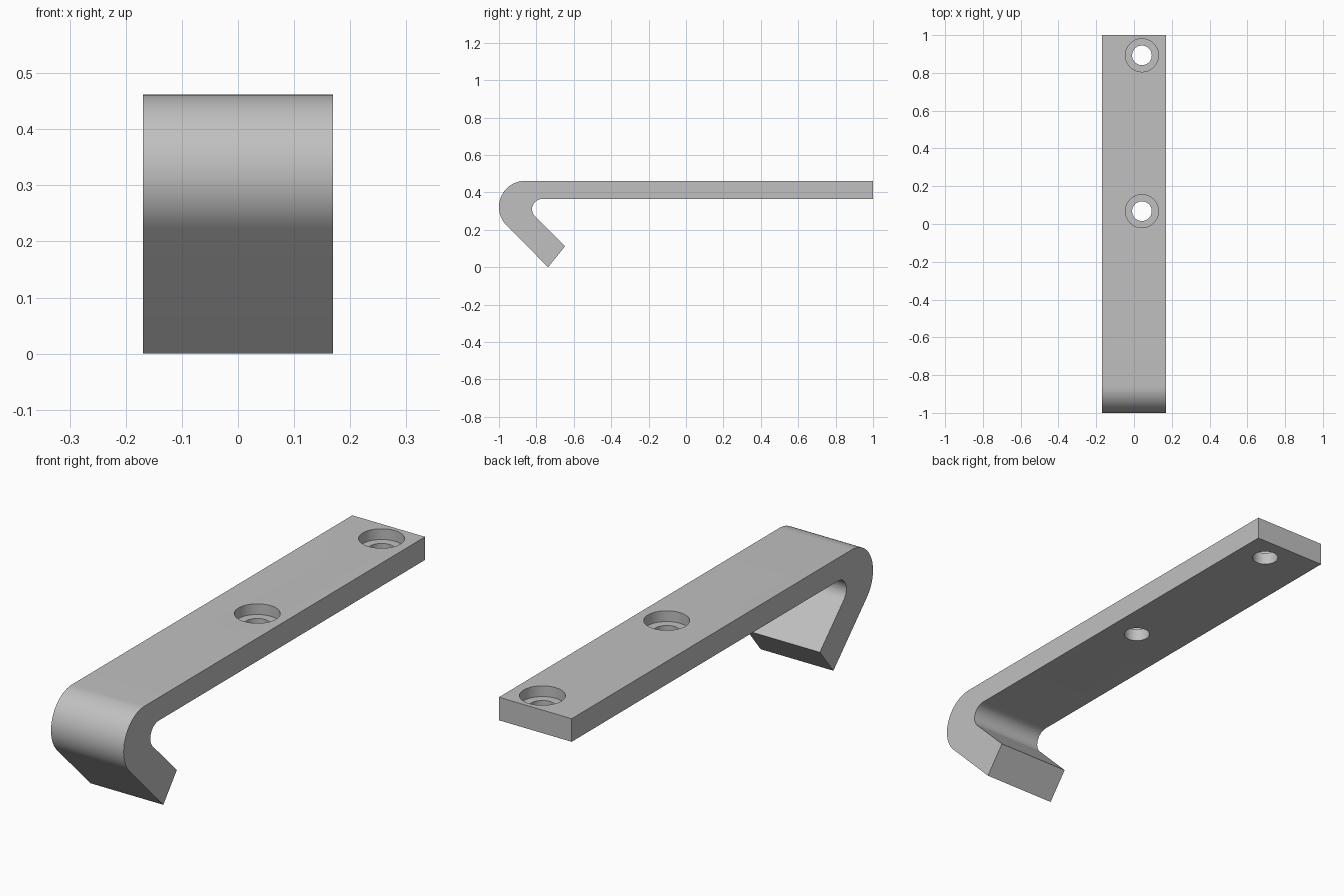
import bpy
import bmesh
from math import cos, sin, radians

cube = bpy.data.objects.get("Cube")
if cube:
    bpy.data.objects.remove(cube)

HALF_WIDTH = 0.169
TOP, UNDER = 0.462, 0.365
HOLE_X = 0.042
HOLES_Y = (0.893, 0.068)

steel = bpy.data.materials.new("grey steel")
steel.use_nodes = True
grey = (0.53, 0.53, 0.53, 1)
steel.diffuse_color = grey
steel.node_tree.nodes["Principled BSDF"].inputs["Base Color"].default_value = grey


def arc(cy, cz, r, start, end, steps):
    angles = [radians(start + (end - start) * i / steps) for i in range(steps + 1)]
    return [(cy + r * cos(a), cz + r * sin(a)) for a in angles]


def add_object(name, bm):
    bmesh.ops.recalc_face_normals(bm, faces=bm.faces)
    mesh = bpy.data.meshes.new(name)
    bm.to_mesh(mesh)
    bm.free()
    mesh.materials.append(steel)
    obj = bpy.data.objects.new(name, mesh)
    bpy.context.collection.objects.link(obj)
    return obj


# Side profile: flat bar, outer bend, angled lip, inner bend
profile = [(1, UNDER), (1, TOP)]
profile += arc(-0.86, TOP - 0.14, 0.14, 90, 225, 32)
profile += [(-0.737, 0), (-0.647, 0.112)]
profile += arc(-0.7685, UNDER - 0.0545, 0.0545, 225, 90, 24)

bm = bmesh.new()
side = bm.faces.new([bm.verts.new((-HALF_WIDTH, y, z)) for y, z in profile])
swept = bmesh.ops.extrude_face_region(bm, geom=[side])["geom"]
bmesh.ops.translate(bm, vec=(2 * HALF_WIDTH, 0, 0),
                    verts=[v for v in swept if isinstance(v, bmesh.types.BMVert)])
hook = add_object("hook_bracket", bm)


# Stepped screw holes: a wide recess above a narrow through hole
def stepped_cutter(name, y):
    floor = TOP - 0.045
    outline = [(0.0875, TOP + 0.05), (0.0875, floor), (0.052, floor), (0.052, UNDER - 0.05)]
    sides = 48
    bm = bmesh.new()
    rings = [[bm.verts.new((HOLE_X + r * cos(radians(360 * i / sides)),
                            y + r * sin(radians(360 * i / sides)), z))
              for i in range(sides)] for r, z in outline]
    for upper, lower in zip(rings, rings[1:]):
        for i in range(sides):
            j = (i + 1) % sides
            bm.faces.new((upper[i], upper[j], lower[j], lower[i]))
    bm.faces.new(rings[0])
    bm.faces.new(rings[-1])
    cutter = add_object(name, bm)
    cutter.hide_render = True
    return cutter


bpy.context.view_layer.objects.active = hook
for index, y in enumerate(HOLES_Y):
    cutter = stepped_cutter("screw_hole_cutter", y)
    cut = hook.modifiers.new("screw_hole", 'BOOLEAN')
    cut.operation = 'DIFFERENCE'
    cut.solver = 'EXACT'
    cut.object = cutter
    bpy.ops.object.modifier_apply(modifier=cut.name)
    bpy.data.objects.remove(cutter)

# Smooth bends and bores, crisp edges elsewhere
bpy.ops.object.select_all(action='DESELECT')
hook.select_set(True)
bpy.ops.object.shade_smooth_by_angle(angle=radians(30))
